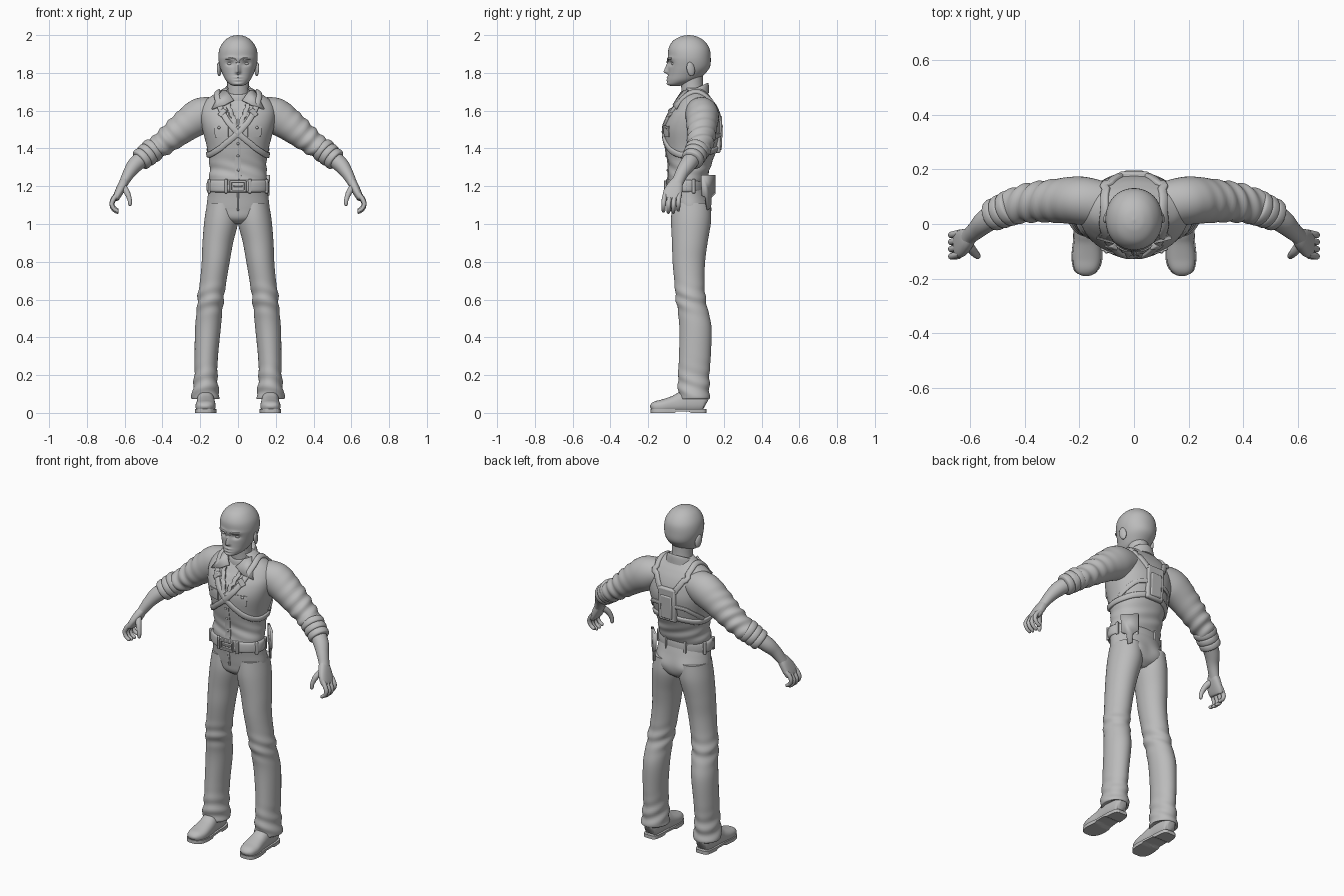
import bpy, bmesh
from math import sin, cos, exp, pi, radians
from mathutils import Vector, Euler
from mathutils.bvhtree import BVHTree

if "Cube" in bpy.data.objects:
    bpy.data.objects.remove(bpy.data.objects["Cube"])

grey = bpy.data.materials.new("plain grey")
grey.use_nodes = True
grey.diffuse_color = (0.5, 0.5, 0.5, 1)
grey.node_tree.nodes["Principled BSDF"].inputs["Base Color"].default_value = grey.diffuse_color
parts = []
SIDES = ((1, "left"), (-1, "right"))
UP = Vector((0, 0, 1))


def finish(name, bm):
    bmesh.ops.recalc_face_normals(bm, faces=bm.faces[:])
    mesh = bpy.data.meshes.new(name)
    bm.to_mesh(mesh)
    bm.free()
    mesh.materials.append(grey)
    obj = bpy.data.objects.new(name, mesh)
    bpy.context.scene.collection.objects.link(obj)
    parts.append(obj)
    return obj


def smooth_path(rows, steps):
    """Catmull-Rom curve through rows of numbers."""
    out = []
    for i in range(len(rows) - 1):
        quad = rows[max(i - 1, 0)], rows[i], rows[i + 1], rows[min(i + 2, len(rows) - 1)]
        for j in range(steps):
            t = j / steps
            out.append([b + t / 2 * (c - a + t * (2*a - 5*b + 4*c - d + t * (3*(b - c) + d - a)))
                        for a, b, c, d in zip(*quad)])
    out.append(list(rows[-1]))
    return out


def loft(name, sections, axis=None, ref=(0, 1, 0), around=40, steps=5, power=2.0, side=1, warp=None):
    """Tube through sections (x, y, z, radius along ref, radius across)."""
    path, ref = smooth_path(sections, steps), Vector(ref)
    bm, rings = bmesh.new(), []
    for i, row in enumerate(path):
        c = Vector(row[:3])
        t = axis or (Vector(path[min(i + 1, len(path) - 1)][:3]) - Vector(path[max(i - 1, 0)][:3])).normalized()
        u = (ref - t * ref.dot(t)).normalized()
        v = t.cross(u)
        ring = []
        for k in range(around):
            a, b = cos(2 * pi * k / around), sin(2 * pi * k / around)
            a, b = [(1 if q > 0 else -1) * abs(q) ** (2 / power) for q in (a, b)]
            p = c + u * row[3] * a + v * row[4] * b
            if warp:
                p = warp(p, (p - c).normalized())
            ring.append(bm.verts.new((p.x * side, p.y, p.z)))
        rings.append(ring)
    for r, s in zip(rings, rings[1:]):
        for k in range(around):
            n = (k + 1) % around
            bm.faces.new((r[k], r[n], s[n], s[k]))
    bm.faces.new(rings[0])
    bm.faces.new(rings[-1])
    return finish(name, bm)


def box(name, loc, size, rot=(0, 0, 0), bevel=0.005):
    bm = bmesh.new()
    bmesh.ops.create_cube(bm, size=1)
    for v in bm.verts:
        v.co = Euler(rot).to_matrix() @ (v.co * Vector(size)) + Vector(loc)
    mod = finish(name, bm).modifiers.new("bevel", "BEVEL")
    mod.width, mod.segments = bevel, 2


def ball(name, loc, size, rot=(0, 0, 0)):
    bm = bmesh.new()
    bmesh.ops.create_uvsphere(bm, u_segments=20, v_segments=12, radius=1)
    for v in bm.verts:
        v.co = Euler(rot).to_matrix() @ (v.co * Vector(size)) + Vector(loc)
    finish(name, bm)


def plate(name, points, thick):
    bm = bmesh.new()
    bm.faces.new([bm.verts.new(p) for p in points])
    mod = finish(name, bm).modifiers.new("thickness", "SOLIDIFY")
    mod.thickness, mod.offset = thick, 0


def surface(objects):
    verts, polys = [], []
    for o in objects:
        base = len(verts)
        verts += [v.co.copy() for v in o.data.vertices]
        polys += [[base + i for i in f.vertices] for f in o.data.polygons]
    return BVHTree.FromPolygons(verts, polys)


def strap(name, points, width, thick, tree, centre):
    """Band laid on a surface along a path."""
    hits = []
    for q in smooth_path(points, 8):
        p, n, _, _ = tree.find_nearest(Vector(q))
        hits.append((p, n if n.dot(p - Vector(centre)) > 0 else -n))
    bm, rings = bmesh.new(), []
    for i, (p, n) in enumerate(hits):
        t = hits[min(i + 1, len(hits) - 1)][0] - hits[max(i - 1, 0)][0]
        w = t.cross(n).normalized() * width / 2
        rings.append([bm.verts.new(p + w * a + n * thick * b)
                      for a, b in ((-1, -.6), (-1, .7), (-.75, 1), (.75, 1), (1, .7), (1, -.6))])
    for r, s in zip(rings, rings[1:]):
        for k in range(6):
            n = (k + 1) % 6
            bm.faces.new((r[k], r[n], s[n], s[k]))
    bm.faces.new(rings[0])
    bm.faces.new(rings[-1])
    finish(name, bm)


# Surface shaping rules
def face(p, d):
    if p.y < 0:
        def g(x, z, sx, sz):
            return exp(-((abs(p.x) - x) / sx) ** 2 - ((p.z - z) / sz) ** 2)
        ramp = (1.865 - p.z) / .06 if p.z > 1.805 else 1 - (1.805 - p.z) / .015
        p.y += .014 * g(.042, 1.85, .02, .012) - .005 * g(.04, 1.878, .035, .01)
        p.y -= .026 * max(0, ramp) * exp(-(p.x / .012) ** 2)
        p.y -= .006 * (g(0, 1.776, .02, .005) + g(0, 1.761, .018, .005) + g(0, 1.742, .02, .008))
    return p


def shirt_shape(p, d):
    if p.y < 0 and abs(p.x) < (p.z - 1.52) * .42:
        p.y += .012
    waist = exp(-((p.z - 1.29) / .05) ** 2)
    return p + d * .003 * waist * sin(90 * p.z + 30 * p.x + 20 * p.y)


def sleeve_folds(p, d):
    bend = exp(-((p.x - .4) / .09) ** 2)
    return p + d * .005 * bend * sin(75 * (p.x - p.z) + 25 * p.y)


def trouser_folds(p, d):
    bend = exp(-((p.z - .6) / .06) ** 2) + exp(-((p.z - .14) / .08) ** 2)
    return p + d * .004 * bend * sin(85 * p.z + 30 * p.y + 20 * p.x)


def seat_shape(p, d):
    if p.y > .02:
        p.y += .012 * exp(-((abs(p.x) - .075) / .05) ** 2 - ((p.z - 1.08) / .05) ** 2)
    return p


# Head and neck
head = loft("head", [(0, -.055, 1.73, .02, .018), (0, -.05, 1.738, .045, .04), (0, -.02, 1.76, .078, .064),
                     (0, 0, 1.79, .095, .08), (0, .016, 1.83, .11, .095), (0, .018, 1.88, .113, .104),
                     (0, .016, 1.93, .108, .097), (0, .014, 1.97, .082, .072), (0, .015, 1.993, .042, .038),
                     (0, .015, 2, .004, .004)], UP, around=96, steps=10, power=2.1, warp=face)
loft("neck", [(0, .04, 1.58, .06, .065), (0, .038, 1.66, .06, .062), (0, .032, 1.74, .058, .057),
              (0, .03, 1.82, .06, .06)], UP)
skull = surface([head])
for s, side in SIDES:
    ball(side + "_eye", (s * .042, -.063, 1.849), (.017, .014, .01))
    ball(side + "_ear", (s * .1, .025, 1.82), (.011, .022, .038), (.2, 0, s * .3))
    strap(side + "_eyebrow", [(s * .014, -.12, 1.86), (s * .045, -.11, 1.874), (s * .076, -.09, 1.876)],
          .01, .005, skull, (0, 0, 1.86))

# Shirt body
shirt = loft("shirt_body", [(0, 0, 1.21, .098, .15), (0, .01, 1.25, .105, .153), (0, .02, 1.31, .112, .15),
                            (0, .028, 1.4, .136, .163), (0, .033, 1.5, .15, .188), (0, .04, 1.57, .136, .2),
                            (0, .048, 1.62, .112, .194), (0, .05, 1.66, .088, .165), (0, .05, 1.69, .068, .12),
                            (0, .045, 1.72, .055, .072)], UP, around=80, steps=8, power=2.2, warp=shirt_shape)

# Arms, rolled sleeves and hands
sleeves = []
for s, side in SIDES:
    sleeves.append(loft(side + "_sleeve", [(.1, .07, 1.6, .08, .07), (.19, .085, 1.575, .088, .095),
                        (.27, .085, 1.525, .082, .085), (.36, .08, 1.455, .072, .07), (.42, .07, 1.41, .066, .061),
                        (.47, .055, 1.375, .06, .056), (.495, .045, 1.357, .055, .052)],
                        steps=9, side=s, warp=sleeve_folds))
    for k in range(3):
        m = Vector((.455, .058, 1.388)) + Vector((.026, -.011, -.021)) * k
        q = Vector((.011, -.005, -.009))
        r = .066 - .003 * k
        loft(side + "_rolled_cuff", [(*(m - q * 1.4), r - .014, r - .014), (*(m - q), r - .003, r - .003),
             (*m, r, r), (*(m + q), r - .003, r - .003), (*(m + q * 1.4), r - .014, r - .014)], side=s)
    loft(side + "_forearm", [(.47, .055, 1.375, .044, .044), (.54, .012, 1.318, .043, .042),
         (.575, -.02, 1.272, .035, .033), (.6, -.042, 1.228, .032, .026), (.612, -.055, 1.205, .036, .023)], side=s)
    loft(side + "_palm", [(.596, -.04, 1.235, .026, .02), (.612, -.055, 1.205, .04, .024),
         (.632, -.07, 1.165, .05, .022), (.647, -.076, 1.135, .048, .017), (.65, -.077, 1.128, .04, .008)],
         side=s, power=2.5)
    for k in range(4):
        y, drop = -.038 - .026 * k, (.012, 0, 0, .006)[k]
        loft(side + "_finger", [(.638, y + .006, 1.16, .012, .013), (.659, y, 1.125 + drop, .0125, .0125),
             (.668, y - .002, 1.1 + drop, .012, .012), (.658, y - .003, 1.076 + drop, .0105, .0105),
             (.638, y - .003, 1.062 + drop, .009, .009), (.632, y - .003, 1.06 + drop, .003, .003)],
             around=14, side=s)
    loft(side + "_thumb", [(.61, -.07, 1.2, .018, .018), (.588, -.1, 1.168, .016, .016),
         (.574, -.115, 1.13, .012, .012), (.572, -.118, 1.104, .01, .01), (.574, -.118, 1.095, .003, .003)],
         around=14, side=s)

# Collar, lapels, placket, pockets
def tilt(p, d):
    p.z += (p.y - .045) * .45
    return p


body = surface([shirt] + sleeves)
CHEST = (0, .04, 1.48)
loft("collar_band", [(0, .045, 1.66, .078, .09), (0, .045, 1.7, .076, .078), (0, .045, 1.716, .07, .068),
                     (0, .045, 1.705, .062, .06)], UP, warp=tilt)
for s, side in SIDES:
    plate(side + "_collar_wing", [(s * .022, -.052, 1.655), (s * .055, -.022, 1.7), (s * .085, .01, 1.71),
                                  (s * .138, -.052, 1.608), (s * .075, -.068, 1.628)], .009)
    strap(side + "_lapel", [(s * .06, -.06, 1.665), (s * .034, -.1, 1.59), (s * .006, -.13, 1.52)],
          .024, .007, body, CHEST)
    strap(side + "_chest_pocket", [(s * .1, -.14, 1.525), (s * .1, -.14, 1.455)], .075, .004, body, CHEST)
    ball(side + "_pocket_button", (s * .1, -.1, 1.51), (.008, .008, .008))
strap("shirt_placket", [(0, -.13, 1.53), (0, -.13, 1.4), (0, -.13, 1.24)], .034, .004, body, CHEST)
for z in (1.42, 1.35, 1.28):
    p = body.find_nearest((0, -.15, z))[0]
    ball("shirt_button", p - Vector((0, .004, 0)), (.007, .005, .007))

# Crossed harness with back pad
for s, side in SIDES:
    strap(side + "_harness_strap", [(s * .05, .2, 1.56), (s * .1, .17, 1.65), (s * .125, .06, 1.73),
          (s * .11, -.05, 1.66), (s * .07, -.12, 1.57), (0, -.14, 1.48), (-s * .09, -.14, 1.41),
          (-s * .17, -.07, 1.365), (-s * .2, .03, 1.36), (-s * .14, .16, 1.37), (-s * .04, .2, 1.39)],
          .03, .011, body, CHEST)
    strap(side + "_back_strap", [(s * .04, .2, 1.47), (s * .13, .18, 1.45), (s * .19, .07, 1.38)],
          .024, .008, body, CHEST)
    p = body.find_nearest((s * .085, -.1, 1.6))[0]
    box(side + "_strap_buckle", p, (.045, .028, .03), (-.5, s * .9, 0))
box("cross_buckle", (0, -.114, 1.48), (.04, .024, .04), (0, pi / 4, 0))
box("back_pad", (0, .172, 1.475), (.115, .03, .2), (-.05, 0, 0), .01)
box("back_pad_panel", (0, .18, 1.46), (.075, .024, .14), (-.05, 0, 0), .008)

# Belt and trousers
loft("belt", [(0, 0, 1.168, .094, .15), (0, 0, 1.174, .105, .164), (0, 0, 1.2, .107, .167),
              (0, 0, 1.226, .104, .163), (0, 0, 1.234, .094, .15)], UP, around=64)
for k in range(8):
    a = pi / 8 + k * pi / 4
    box("belt_loop", (.165 * sin(a), -.105 * cos(a), 1.2), (.018, .014, .075), (0, 0, a * .9), .004)
for dx, dz, w, h in ((0, .025, .085, .012), (0, -.025, .085, .012), (.038, 0, .012, .06), (-.038, 0, .012, .06),
                     (0, 0, .05, .008)):
    box("belt_buckle", (dx, -.108, 1.2 + dz), (w, .016, h), bevel=.003)
loft("trouser_seat", [(0, .025, 1, .06, .05), (0, .025, 1.03, .095, .13), (0, .025, 1.08, .105, .164),
                      (0, .014, 1.15, .103, .16), (0, 0, 1.21, .1, .154)], UP, around=64, steps=8, warp=seat_shape)
box("fly_seam", (0, -.084, 1.12), (.012, .012, .1), (.1, 0, 0), .004)
for s, side in SIDES:
    loft(side + "_trouser_leg", [(.085, .028, 1.11, .1, .078), (.088, .027, 1.02, .106, .09),
         (.107, .02, .9, .094, .081), (.118, .015, .8, .086, .074), (.131, .018, .7, .08, .07),
         (.143, .023, .62, .079, .07), (.15, .035, .55, .08, .068), (.159, .05, .45, .085, .068),
         (.168, .047, .3, .084, .062), (.17, .041, .2, .083, .061), (.172, .041, .12, .083, .069),
         (.172, .044, .075, .08, .074), (.172, .044, .08, .06, .05)], UP, steps=8, side=s, warp=trouser_folds)
back = [(-.05, 1.26), (.05, 1.26), (.045, 1.15), (.02, 1.14), (.01, 1.075), (-.015, 1.085), (-.02, 1.14), (-.05, 1.16)]
plate("loose_shirt_tail", [(.13 + a * .7, .118 - a * .7, z) for a, z in back], .012)

# Shoes with flat soles
upper = [(.172, .108, .05, .03, .02), (.172, .095, .055, .05, .036), (.172, .05, .06, .06, .044),
         (.172, -.01, .058, .058, .046), (.17, -.06, .046, .046, .049), (.172, -.12, .036, .036, .053),
         (.175, -.16, .032, .03, .045), (.175, -.18, .028, .02, .03), (.175, -.187, .025, .006, .01)]


def ground(p, d):
    p.z = max(p.z, .012)
    return p


def sole_slab(p, d):
    p.z = 0 if p.z < .03 else .02
    if -.06 < p.y < .02 and p.z == 0:
        p.z = .008
    return p


for s, side in SIDES:
    loft(side + "_shoe", upper, ref=UP, power=2.4, side=s, warp=ground)
    loft(side + "_shoe_sole", [(x, y, .03, .02, w + .004) for x, y, z, h, w in upper], ref=UP, power=3.5,
         side=s, warp=sole_slab)

# Shading
bpy.ops.object.select_all(action="DESELECT")
for o in parts:
    o.select_set(True)
bpy.context.view_layer.objects.active = parts[0]
bpy.ops.object.shade_smooth_by_angle(angle=radians(50))
